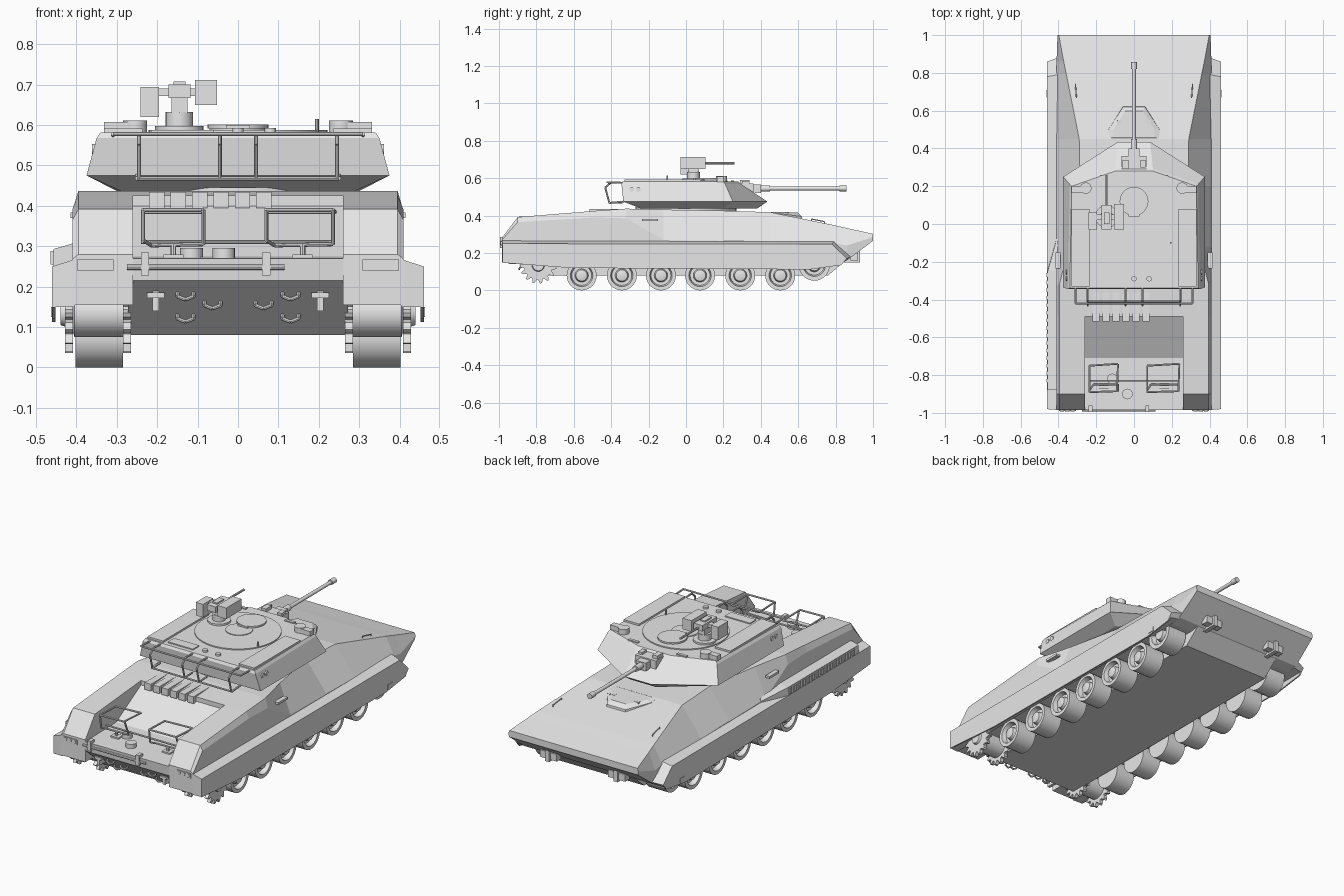
import bpy, bmesh, math
from mathutils import Vector, Matrix

grey = bpy.data.materials.new("light_grey_paint")
grey.diffuse_color = (0.8, 0.8, 0.8, 1)


def finish(name, bm, mirror=False, smooth=False):
    bmesh.ops.recalc_face_normals(bm, faces=bm.faces)
    me = bpy.data.meshes.new(name)
    bm.to_mesh(me)
    bm.free()
    me.materials.append(grey)
    if smooth:
        for p in me.polygons:
            p.use_smooth = True
        me.set_sharp_from_angle(angle=math.radians(35))
    ob = bpy.data.objects.new(name, me)
    bpy.context.collection.objects.link(ob)
    if mirror:
        ob.modifiers.new("mirror", 'MIRROR')
    return ob


def loft(name, rings, mirror=False, smooth=False):
    """Skin a row of equal rings and cap both ends."""
    bm = bmesh.new()
    vs = [[bm.verts.new(p) for p in ring] for ring in rings]
    for a, b in zip(vs, vs[1:]):
        for i in range(len(a)):
            j = (i + 1) % len(a)
            bm.faces.new((a[i], a[j], b[j], b[i]))
    bm.faces.new(vs[0])
    bm.faces.new(vs[-1])
    return finish(name, bm, mirror, smooth)


def prism(name, yz, x0, x1, mirror=False):
    return loft(name, [[(x, y, z) for y, z in yz] for x in (x0, x1)], mirror)


def boxes(name, spans, mirror=False):
    """Boxes given as (x0, x1, y0, y1, z0, z1)."""
    bm = bmesh.new()
    for x0, x1, y0, y1, z0, z1 in spans:
        m = Matrix.Translation(((x0 + x1) / 2, (y0 + y1) / 2, (z0 + z1) / 2))
        m = m @ Matrix.Diagonal((x1 - x0, y1 - y0, z1 - z0, 1))
        bmesh.ops.create_cube(bm, size=1, matrix=m)
    return finish(name, bm, mirror)


def rods(name, paths, r, mirror=False, n=8):
    """Round bars along each path of points."""
    bm = bmesh.new()
    for path in paths:
        for a, b in zip(path, path[1:]):
            a, b = Vector(a), Vector(b)
            d = b - a
            m = Matrix.Translation((a + b) / 2) @ d.to_track_quat('Z', 'Y').to_matrix().to_4x4()
            bmesh.ops.create_cone(bm, cap_ends=True, segments=n, radius1=r, radius2=r,
                                  depth=d.length, matrix=m)
    return finish(name, bm, mirror, True)


def wheel(name, y, z, profile, n=28):
    """Turn an (x, radius) profile about a sideways axle."""
    rings = [[(x, y + r * math.cos(t), z + r * math.sin(t))
              for t in [2 * math.pi * i / n for i in range(n)]] for x, r in profile]
    return loft(name, rings, True, True)


# Hull front and middle: half sections of bottom, waist and shoulder
sections = [
    (1.0, (.40, .265), (.405, .285), (.398, .302)),
    (.86, (.405, .16), (.41, .24), (.372, .333)),
    (.80, (.405, .15), (.41, .25), (.36, .347)),
    (.45, (.41, .155), (.41, .26), (.29, .418)),
    (.20, (.41, .155), (.41, .265), (.285, .426)),
    (-.12, (.41, .155), (.41, .27), (.345, .432)),
    (-.32, (.41, .155), (.41, .385), (.395, .437)),
    (-.49, (.41, .155), (.41, .39), (.395, .425))]
loft("upper_hull", [[(x, y, z) for x, z in h] + [(-x, y, z) for x, z in reversed(h)]
                    for y, *h in sections])

# Rear: lower tub with sloped deck, and raised shoulders on each side
prism("hull_tub", [(-.98, .215), (-.985, .27), (-.71, .275), (-.49, .40), (-.45, .40),
                   (-.45, .2), (.9, .2), (.76, .08), (-.82, .08)], -.272, .272)
loft("rear_shoulder", [[(.26, y, .155), (.41, y, .155), (.41, y, zw), (.395, y, zt), (.26, y, zt)]
                       for y, zw, zt in [(-.49, .39, .425), (-.90, .365, .392), (-.985, .268, .28)]], True)

# Side skirts with a sloped upper edge, and a thin hanging lower plate
inner = [(-.985, .15), (.76, .15), (.85, .155), (.88, .18), (.79, .262), (-.985, .268)]
outer = [(-.98, .15), (.76, .15), (.84, .15), (.86, .17), (.78, .247), (-.98, .25)]
loft("side_skirt", [[(x, y, z) for y, z in p] for x, p in ((.403, inner), (.46, outer))], True)
prism("skirt_lower_plate", [(-.98, .148), (-.62, .12), (.66, .112), (.83, .135), (.85, .16), (-.98, .16)],
      .452, .46, True)
boxes("skirt_panel_plate", [(.46, .463, .67, .71, .125, .15)], True)

# Exhaust louvre box on the left side, tapering into the hull at its front
loft("exhaust_box", [[(-.405, y, .24), (-x, y, .24), (-x + .002, y, z), (-.405, y, z + .015)]
                     for y, x, z in ((-.88, .459, .293), (-.25, .459, .293), (-.08, .412, .27))])
boxes("exhaust_slats", [(-.464, -.455, -.84 + i * .04, -.82 + i * .04, .255, .288) for i in range(15)])

# Running gear
for i, y in enumerate([-.558, -.343, -.134, .075, .29, .504]):
    wheel(f"road_wheel_{i + 1}", y, .08,
          [(.285, .05), (.285, .08), (.402, .08), (.402, .06), (.375, .053),
           (.375, .036), (.398, .03), (.402, .014)])
wheel("idler_wheel", .686, .135, [(.285, .05), (.285, .083), (.402, .083), (.402, .06),
                                  (.375, .053), (.375, .036), (.40, .03)])
wheel("sprocket_drum", -.79, .135, [(.27, .03), (.285, .06), (.405, .06), (.41, .04), (.44, .03)])
teeth = 15
gear = []
for i in range(teeth * 4):
    t = 2 * math.pi * i / (teeth * 4)
    r = (.078, .078, .1, .096)[i % 4]
    gear.append((-.79 + r * math.cos(t), .135 + r * math.sin(t)))
prism("sprocket_outer", gear, .408, .428, True)
prism("sprocket_inner", gear, .265, .285, True)

# Turret: half outlines stacked by height
levels = [(.437, (.29, -.24), (.30, .20), (.08, .38)),
          (.475, (.375, -.335), (.375, .25), (.085, .435)),
          (.568, (.35, -.345), (.34, .21), (.10, .295)),
          (.582, (.34, -.338), (.33, .20), (.10, .28))]
loft("turret_body", [[(x, y, z) for x, y in h] + [(-x, y, z) for x, y in reversed(h)]
                     for z, *h in levels])
rods("turret_ring", [[(0, 0, .42), (0, 0, .445)]], .27, n=40)
boxes("roof_bins", [(.236, .332, -.33, .08, .57, .592)], True)
rods("roof_sensors", [[(.255, .19, .57), (.255, .19, .611)]], .03, True, 16)
boxes("sensor_shields", [(.26, .332, .165, .20, .565, .608)], True)
rods("cupola_ring", [[(0, 0, .57), (0, 0, .588)]], .222, n=48)
rods("hatch_seat", [[(0, .01, .58), (0, .01, .592)]], .07, n=28)
rods("hatch_lid", [[(0, .12, .592), (0, .12, .601)]], .076, n=28)
boxes("hatch_hinge", [(-.03, .03, .04, .06, .585, .60)])
boxes("roof_plate", [(-.215, -.06, -.315, -.26, .578, .588)])
rods("roof_caps", [[(x, -.29, .58), (x, -.29, .593)] for x in (0, .08)], .014, n=12)
rods("roof_post", [[(.195, -.1, .58), (.195, -.1, .615)]], .005)
boxes("vision_blocks", [(.12, .18, .24, .256, .55, .588)], True)
rods("turret_side_ports", [[(.345, y, .54), (.361, y, .54)] for y in (-.29, -.255)], .013, True, 12)

# Main gun and mantlet
boxes("gun_mantlet", [(-.065, .065, .26, .36, .51, .572), (-.03, .03, .34, .40, .52, .565)])
rods("gun_sleeve", [[(0, .36, .545), (0, .45, .545)]], .017, n=16)
rods("gun_barrel", [[(0, .45, .545), (0, .84, .545)]], .010, n=16)
rods("muzzle_brake", [[(0, .82, .545), (0, .857, .545)]], .015, n=16)
boxes("gun_sight", [(-.06, -.03, .29, .34, .565, .59), (.035, .06, .30, .34, .565, .585)])

# Remote weapon station
rods("weapon_base", [[(-.145, .04, .58), (-.145, .04, .598)]], .06, n=24)
rods("weapon_pedestal", [[(-.145, .04, .59), (-.145, .04, .632)]], .034, n=16)
boxes("weapon_cradle", [(-.172, -.118, -.03, .10, .667, .70), (-.165, -.125, .01, .07, .63, .668),
                        (-.16, -.13, .0, .06, .70, .708), (-.198, -.105, .02, .05, .672, .690)])
boxes("ammo_box", [(-.241, -.196, -.03, .06, .62, .694)])
boxes("sight_box", [(-.107, -.052, -.03, .105, .65, .712)])
rods("weapon_barrel", [[(-.145, .09, .68), (-.145, .26, .68)]], .006)

# Turret rear basket
rods("basket_rails", [[(.31, -.33, .575), (.31, -.42, .578), (-.31, -.42, .578), (-.31, -.33, .575)],
                      [(.25, -.33, .475), (.25, -.41, .468), (-.25, -.41, .468), (-.25, -.33, .475)]], .005)
rods("basket_uprights", [[(x, -.33, .575), (x, -.40, .578), (x, -.432, .55), (x, -.41, .468), (x, -.34, .47)]
                         for x in (.045, .245)], .005, True)

# Driver hatch: a flat-topped housing on the sloping front
hatch = [(.14, .45), (.14, .50), (.06, .625), (-.06, .625), (-.14, .50), (-.14, .45)]
loft("driver_hatch", [[(x * s, .50 + (y - .50) * s, z - (y - .50) * k) for x, y in hatch]
                      for s, z, k in ((1, .385, .2), (.96, .41, .12), (.78, .419, .03))])
boxes("driver_periscopes", [(.06, .09, .53, .55, .395, .418)], True)
rods("front_grab_bars", [[(.31, .74, .35), (.31, .74, .368), (.305, .67, .382), (.305, .67, .36)]], .003, True)
boxes("side_lamps", [(.39, .415, -.235, -.15, .37, .383)], True)
boxes("front_tow_brackets", [(.20, .225, .83, .93, .15, .22), (.16, .265, .88, .92, .16, .2)], True)

# Engine louvres behind the turret
boxes("deck_louvres", [(-.22 + i * .053, -.182 + i * .053, -.515, -.34, .395, .434) for i in range(6)])

# Rear deck rails and fittings
rods("deck_rail_loops", [
    [(x0, -.75, .385), (x1, -.74, .385), (x1 - .005, -.885, .39), (x0, -.89, .39), (x0, -.75, .385)]
    for x0, x1 in ((-.235, -.085), (.07, .24))] + [
    [(x0, -.89, .39), (x0, -.88, .315), (x0 + .02, -.85, .302), (x1, -.85, .305), (x1, -.885, .39)]
    for x0, x1 in ((-.235, -.085), (.07, .235))], .005)
rods("deck_crossbar", [[(-.24, -.83, .31), (.24, -.83, .31)]], .005)
rods("deck_rail_feet", [[(.16, -.85, .27), (.16, -.85, .305)]], .007, True)
boxes("deck_feet_pads", [(.135, .185, -.87, -.83, .27, .28)], True)
rods("deck_filler_caps", [[(-.115, -.82, .27), (-.115, -.82, .295)],
                          [(-.035, -.9, .27), (-.035, -.9, .295)]], .028, n=16)
rods("rear_tow_bar", [[(-.275, -.985, .248), (.115, -.985, .248)]], .007)
boxes("tow_bar_clamps", [(x, x + .02, -.994, -.96, .228, .285) for x in (-.24, .06)])


# Rear plate handles, hooks and lamps
def plate_y(z):
    return -.98 + (.215 - z) / .135 * .16


rods("rear_handles", [[(x - .02, plate_y(z), z + .008), (x - .02, plate_y(z) - .015, z - .004),
                       (x, plate_y(z) - .018, z - .012), (x + .02, plate_y(z) - .015, z - .004),
                       (x + .02, plate_y(z), z + .008), (x - .02, plate_y(z), z + .008)]
                      for x, z in ((.13, .18), (.063, .158), (.13, .125))], .005, True)
boxes("rear_hooks", [(.195, .212, -.95, -.88, .14, .195), (.182, .225, -.955, -.90, .172, .186)], True)
rods("tail_lamps", [[(x, -.975, .254), (x, -.992, .254)] for x in (.325, .353, .381)], .011, True, 12)
boxes("tail_lamp_plate", [(.308, .398, -.989, -.97, .24, .267)], True)
